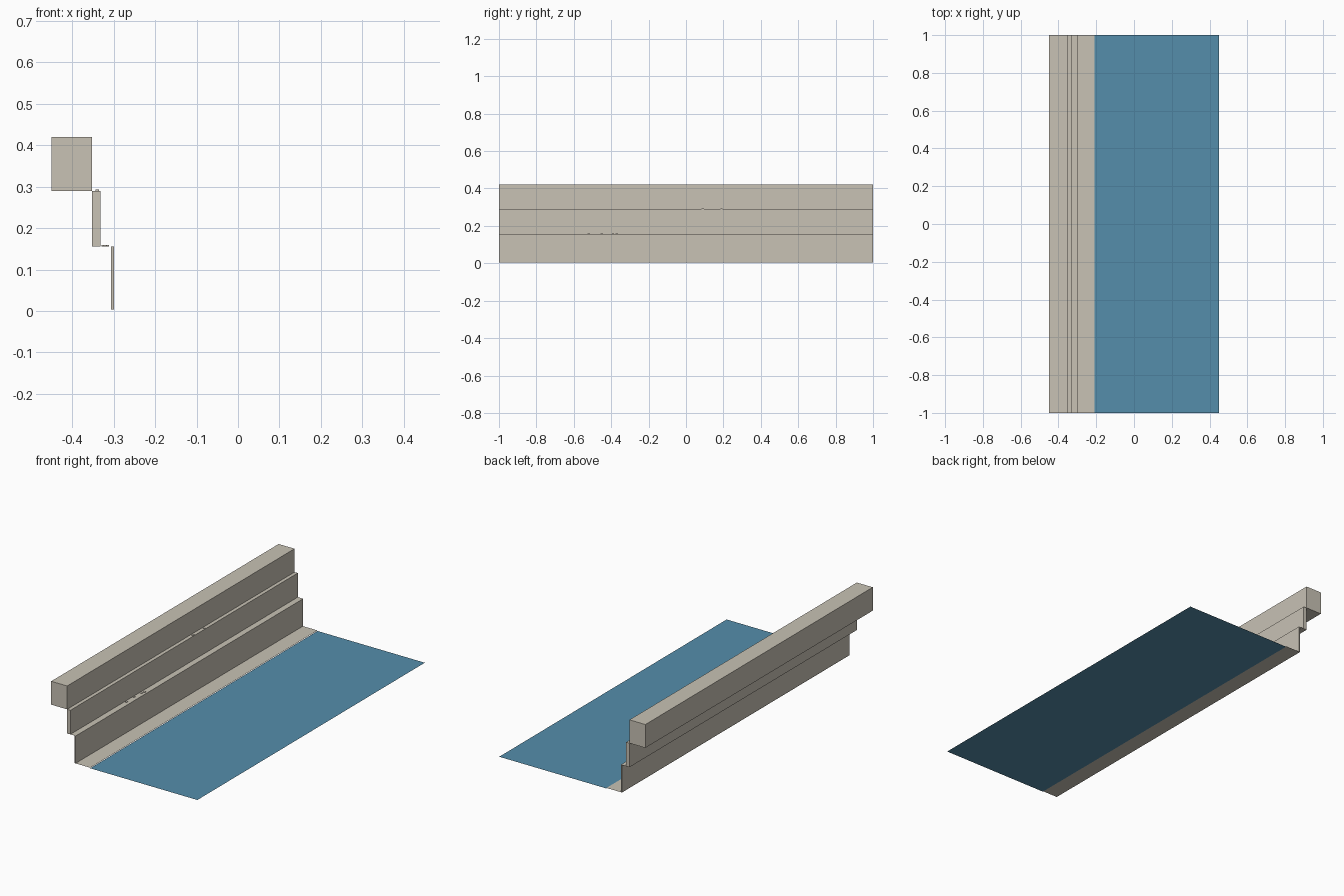
import bpy

cube = bpy.data.objects.get("Cube")
if cube:
    bpy.data.objects.remove(cube, do_unlink=True)


def material(name, rgb):
    mat = bpy.data.materials.new(name)
    mat.use_nodes = True
    mat.diffuse_color = (*rgb, 1)
    mat.node_tree.nodes["Principled BSDF"].inputs["Base Color"].default_value = (*rgb, 1)
    return mat


stone = material("pale stone", (0.58, 0.54, 0.46))
water = material("water blue", (0.09, 0.27, 0.41))


def add(name, verts, faces, mat):
    mesh = bpy.data.meshes.new(name)
    mesh.from_pydata(verts, [], faces)
    mesh.materials.append(mat)
    obj = bpy.data.objects.new(name, mesh)
    bpy.context.collection.objects.link(obj)
    return obj


def block(name, x, z, y=(-1, 1), mat=stone):
    """Box between the given x, y and z limits."""
    verts = [(a, b, c) for a in x for b in y for c in z]
    faces = [(0, 1, 3, 2), (4, 6, 7, 5), (0, 4, 5, 1),
             (2, 3, 7, 6), (0, 2, 6, 4), (1, 5, 7, 3)]
    return add(name, verts, faces, mat)


def sheet(name, x, z, mat):
    """Flat full-length strip facing up."""
    verts = [(x[0], -1, z), (x[1], -1, z), (x[1], 1, z), (x[0], 1, z)]
    return add(name, verts, [(0, 1, 2, 3)], mat)


# Stepped wall
block("top_beam", (-0.45, -0.352), (0.29, 0.42))
block("middle_wall", (-0.352, -0.332), (0.156, 0.29))
block("lower_wall", (-0.306, -0.299), (0.004, 0.156))

# Ledge, foot strip and water surface
sheet("lower_ledge", (-0.352, -0.299), 0.156, stone)
sheet("foot_strip", (-0.306, -0.21), 0.003, stone)
sheet("water_surface", (-0.21, 0.45), 0.0, water)

# Small stone chips lying on the ledges
chips = [(-0.34, 0.19, 0.29), (-0.34, 0.09, 0.29), (-0.315, -0.37, 0.156),
         (-0.32, -0.39, 0.156), (-0.325, -0.45, 0.156), (-0.322, -0.52, 0.156)]
for x, y, z in chips:
    block("stone_chip", (x - 0.004, x + 0.004), (z, z + 0.003), (y - 0.006, y + 0.006))
